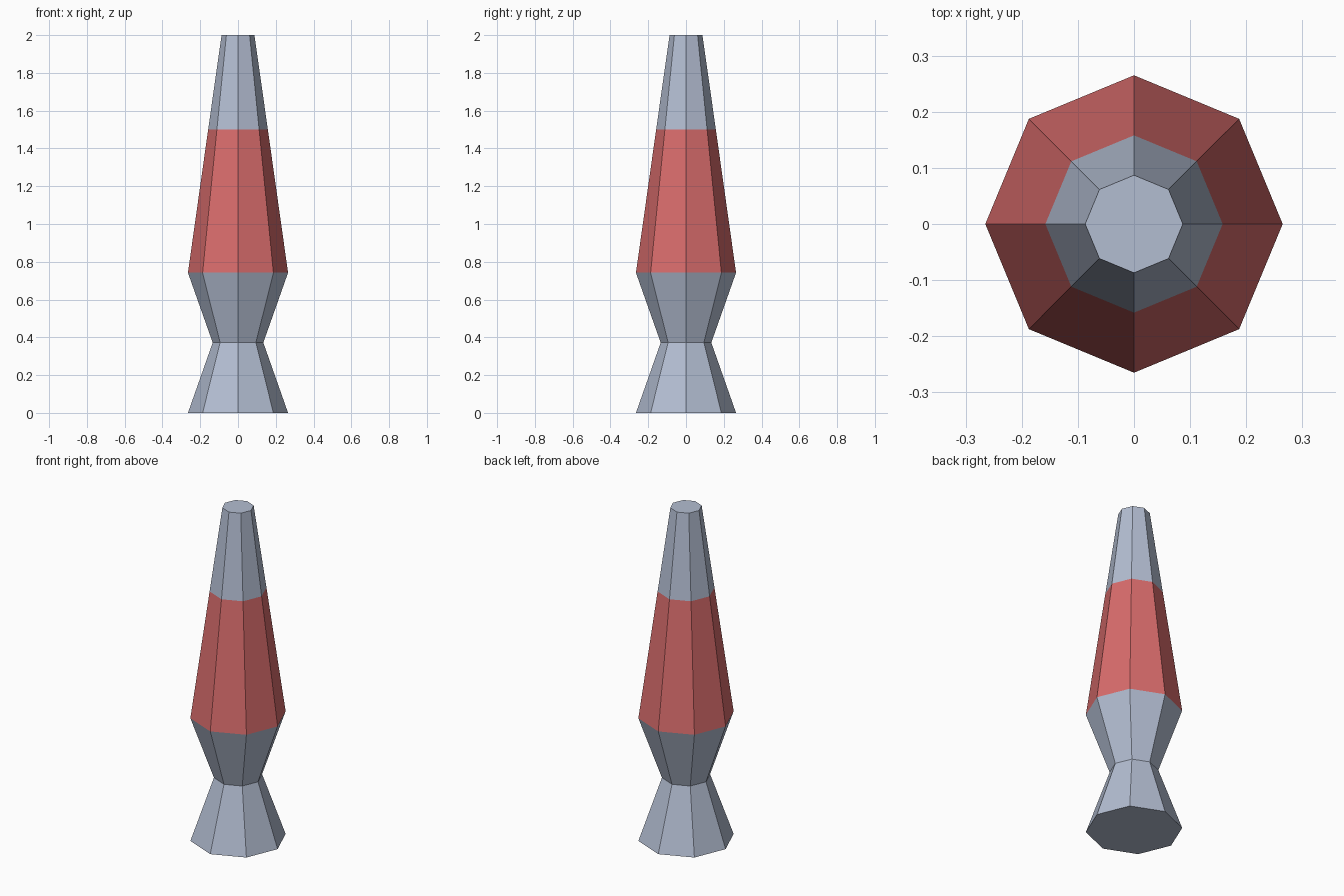
import bpy, bmesh, math

if "Cube" in bpy.data.objects:
    bpy.data.objects.remove(bpy.data.objects["Cube"])

SIDES = 8


def material(name, rgb):
    m = bpy.data.materials.new(name)
    m.diffuse_color = (*rgb, 1.0)
    m.use_nodes = True
    m.node_tree.nodes["Principled BSDF"].inputs["Base Color"].default_value = m.diffuse_color
    return m


def lathe(name, profile, mat, cap_bottom=False, cap_top=False):
    """Flat-sided turned part from (radius, height) pairs, bottom to top."""
    bm = bmesh.new()
    rings = []
    for r, z in profile:
        rings.append([bm.verts.new((r * math.cos(math.tau * i / SIDES),
                                    r * math.sin(math.tau * i / SIDES), z))
                      for i in range(SIDES)])
    for lo, hi in zip(rings, rings[1:]):
        for i in range(SIDES):
            j = (i + 1) % SIDES
            bm.faces.new((lo[i], lo[j], hi[j], hi[i]))
    if cap_bottom:
        bm.faces.new(rings[0][::-1])
    if cap_top:
        bm.faces.new(rings[-1])
    mesh = bpy.data.meshes.new(name)
    bm.to_mesh(mesh)
    bm.free()
    mesh.materials.append(mat)
    obj = bpy.data.objects.new(name, mesh)
    bpy.context.collection.objects.link(obj)
    return obj


metal = material("metal grey", (0.45, 0.51, 0.64))
liquid = material("liquid red", (0.69, 0.15, 0.15))

# Hourglass base
lathe("base", [(0.265, 0.0), (0.134, 0.372), (0.265, 0.742)], metal, cap_bottom=True)
# Tapering coloured vessel
lathe("vessel", [(0.265, 0.742), (0.158, 1.5)], liquid)
# Tapering cap continuing the vessel
lathe("cap", [(0.158, 1.5), (0.087, 2.0)], metal, cap_top=True)
